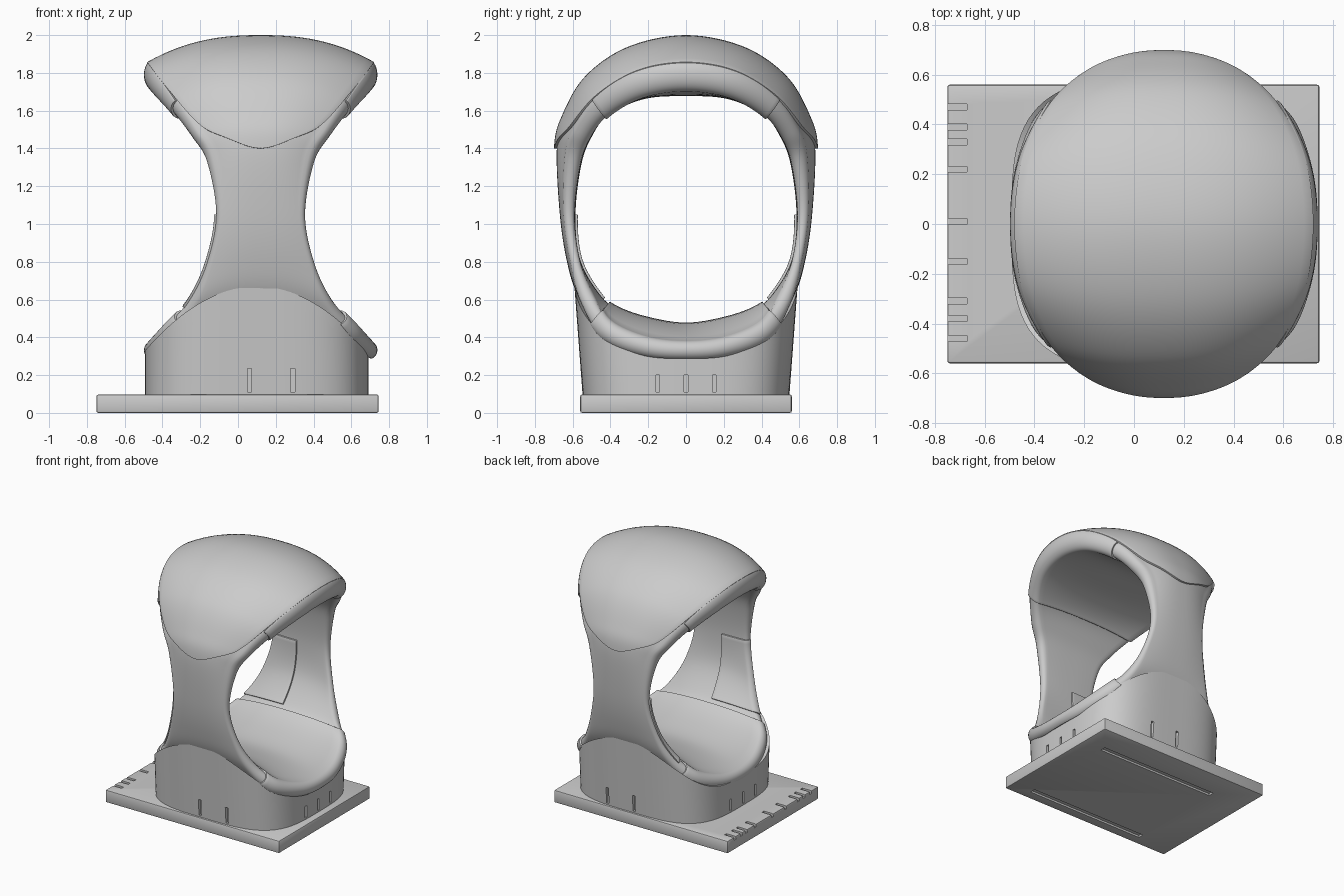
import bpy, bmesh, math

if "Cube" in bpy.data.objects:
    bpy.data.objects.remove(bpy.data.objects["Cube"])

CX = 0.12  # x centre of the ring

# Ring stations from top to bottom, y >= 0 side:
# outer mid (y,z), outer edge (y,z), inner edge (y,z), inner mid (y,z), half width
KEYS = [
    (0, 1.985, 0, 1.865, 0, 1.715, 0, 1.69, .605),
    (.30, 1.925, .26, 1.82, .23, 1.68, .22, 1.675, .575),
    (.52, 1.775, .475, 1.685, .41, 1.58, .40, 1.595, .48),
    (.64, 1.575, .60, 1.505, .51, 1.45, .50, 1.46, .37),
    (.684, 1.40, .645, 1.36, .56, 1.31, .555, 1.31, .285),
    (.668, 1.05, .65, 1.05, .59, 1.05, .585, 1.05, .235),
    (.63, .80, .61, .78, .56, .80, .56, .81, .285),
    (.572, .62, .55, .57, .48, .61, .455, .625, .38),
    (.45, .44, .43, .39, .40, .48, .36, .55, .51),
    (.22, .32, .22, .31, .21, .395, .20, .495, .585),
    (0, .29, 0, .295, 0, .37, 0, .465, .605),
]
LOOP = KEYS + [tuple(-c if i in (0, 2, 4, 6) else c for i, c in enumerate(k))
               for k in KEYS[9:0:-1]]


def station(u):
    i = math.floor(u)
    t = u - i
    a, b, c, d = (LOOP[(i + j) % 20] for j in (-1, 0, 1, 2))
    return [.5 * (2 * q + (r - p) * t + (2 * p - 5 * q + 4 * r - s) * t * t
                  + (3 * q - p - 3 * r + s) * t ** 3) for p, q, r, s in zip(a, b, c, d)]


def face_point(u, s, outer=True):
    """Outer or inner ring face, s = -1..1 across the width."""
    oy, oz, ay, az, by, bz, iy, iz, w = station(u)
    r = min(.05, math.hypot(ay - by, az - bz) / 2)
    (my, mz), (ey, ez) = ((oy, oz), (ay, az)) if outer else ((iy, iz), (by, bz))
    f = abs(s) ** 2.4
    return (CX + (w - r) * s, my + (ey - my) * f, mz + (ez - mz) * f)


def point(u, v):
    """Ring surface: v 0-1 outer face, 1-2 +x edge, 2-3 inner face, 3-4 -x edge."""
    v %= 4
    k = int(v)
    if k == 0:
        return face_point(u, 2 * v - 1)
    if k == 2:
        return face_point(u, 1 - 2 * (v - 2), False)
    oy, oz, ay, az, by, bz, iy, iz, w = station(u)
    r = min(.05, math.hypot(ay - by, az - bz) / 2)
    th = (v - k) * math.pi
    side, c = (1, math.cos(th)) if k == 1 else (-1, -math.cos(th))
    return (CX + side * (w - r + r * math.sin(th)),
            (ay + by) / 2 + c * (ay - by) / 2, (az + bz) / 2 + c * (az - bz) / 2)


def finish(ob):
    bpy.ops.object.select_all(action='DESELECT')
    ob.select_set(True)
    bpy.context.view_layer.objects.active = ob
    for m in list(ob.modifiers):
        bpy.ops.object.modifier_apply(modifier=m.name)
    bpy.ops.object.shade_smooth_by_angle(angle=math.radians(40))
    return ob


def mesh_object(name, verts, faces):
    me = bpy.data.meshes.new(name)
    me.from_pydata(verts, [], faces)
    bm = bmesh.new()
    bm.from_mesh(me)
    bmesh.ops.remove_doubles(bm, verts=bm.verts, dist=1e-5)
    bmesh.ops.recalc_face_normals(bm, faces=bm.faces)
    bm.to_mesh(me)
    bm.free()
    ob = bpy.data.objects.new(name, me)
    bpy.context.collection.objects.link(ob)
    return ob


def grid(name, rows, wrap=False, thickness=0):
    nu, nv = len(rows), len(rows[0])
    faces = [(i * nv + j, i * nv + (j + 1) % nv,
              (i + 1) % nu * nv + (j + 1) % nv, (i + 1) % nu * nv + j)
             for i in range(nu - (not wrap)) for j in range(nv - (not wrap))]
    ob = mesh_object(name, [p for r in rows for p in r], faces)
    if thickness:
        m = ob.modifiers.new("thickness", 'SOLIDIFY')
        m.thickness, m.offset = thickness, 0
        b = ob.modifiers.new("soft_rim", 'BEVEL')
        b.width, b.segments, b.angle_limit = .008, 2, math.radians(50)
    return finish(ob)


def span(a, b, n):
    return [a + (b - a) * i / n for i in range(n + 1)]


def patch(name, u0, u1, v0, v1, nu, nv, t):
    return grid(name, [[point(u, v) for v in span(v0, v1, nv)] for u in span(u0, u1, nu)],
                thickness=t)


def box(bm, x, y, z):
    geo = bmesh.ops.create_cube(bm, size=1)
    for p in geo['verts']:
        p.co = [lo + (c + .5) * (hi - lo) for c, (lo, hi) in zip(p.co, (x, y, z))]


def box_object(name, boxes):
    bm = bmesh.new()
    for b in boxes:
        box(bm, *b)
    me = bpy.data.meshes.new(name)
    bm.to_mesh(me)
    bm.free()
    ob = bpy.data.objects.new(name, me)
    bpy.context.collection.objects.link(ob)
    return ob


def carve(ob, boxes):
    cut = box_object("slot_cutter", boxes)
    cut.hide_render = True
    m = ob.modifiers.new("slots", 'BOOLEAN')
    m.operation, m.solver, m.object = 'DIFFERENCE', 'EXACT', cut
    finish(ob)
    bpy.data.objects.remove(cut)


# Hourglass ring
vs = span(0, 1, 24)[:-1] + span(1, 2, 8)[:-1] + span(2, 3, 24)[:-1] + span(3, 4, 8)[:-1]
grid("ring_body", [[point(i / 8, v) for v in vs] for i in range(160)], True)

# Domed cap laid over the top of the ring
rows = []
for k in range(-48, 49):
    u = 3.999 * math.sin(k / 48 * math.pi / 2)
    f = 1.07 * math.sqrt(1 - abs(u / 4) ** 5.5)
    rows.append([face_point(u, f * s) for s in span(-1, 1, 32)])
grid("dome_cap", rows, thickness=.03)

# Padded liners with rolled lips, above and below the opening
patch("upper_liner", -2.15, 2.15, 1.2, 3.8, 40, 50, .026)
patch("lower_liner", 7.5, 12.5, 1.1, 3.9, 40, 50, .026)

# Raised panels on the inner side walls
for name, a, b in (("side_panel_right", 5, 7.2), ("side_panel_left", 15, 12.8)):
    patch(name, a, b, 2.55, 3.5, 20, 20, .024)

# Pedestal with a saddle-shaped top
N, W, PX = 128, .592, .10
outline = []
for i in range(N):
    a = 2 * math.pi * i / N
    c, s = math.cos(a), math.sin(a)
    q = (abs(c) ** 3.5 + abs(s) ** 3.5) ** (-1 / 3.5)
    outline.append((q * c, q * s))
verts = []
for t in span(0, 1, 6):
    for c, s in outline:
        z = .08 + t * (.67 - .34 * c * c - .08)
        verts.append((PX + W * c, s * (.548 + .075 * (z - .1)), z))
for r in (.85, .65, .4, .2):
    for (c, s), e in zip(outline, verts[6 * N:7 * N]):
        verts.append((PX + W * c * r, e[1] * r, .33 + (e[2] - .33) * r ** 2.5))
faces = [(i * N + j, i * N + (j + 1) % N, (i + 1) * N + (j + 1) % N, (i + 1) * N + j)
         for i in range(10) for j in range(N)]
faces += [tuple(range(N)), tuple(range(10 * N, 11 * N))]
pedestal = mesh_object("pedestal", verts, faces)
slots = []
for x in (.06, .29):
    for y in ((-.7, -.53), (.53, .7)):
        slots.append(((x - .011, x + .011), y, (.11, .235)))
for y in (-.15, 0, .15):
    for x in ((.672, .8), (-.6, -.472)):
        slots.append((x, (y - .01, y + .01), (.11, .2)))
carve(pedestal, slots)

# Base plate with edge notches and two grooves underneath
plate = box_object("base_plate", [((-.75, .745), (-.56, .56), (0, .097))])
bev = plate.modifiers.new("soft_edges", 'BEVEL')
bev.width, bev.segments = .01, 2
finish(plate)
notches = [((-.8, -.67), (y - .012, y + .012), (.075, .2))
           for y in (.47, .39, .33, .22, .01, -.15, -.31, -.38, -.46)]
notches += [((-.45, .57), (y - .022, y + .022), (-.1, .015)) for y in (.33, -.46)]
carve(plate, notches)
